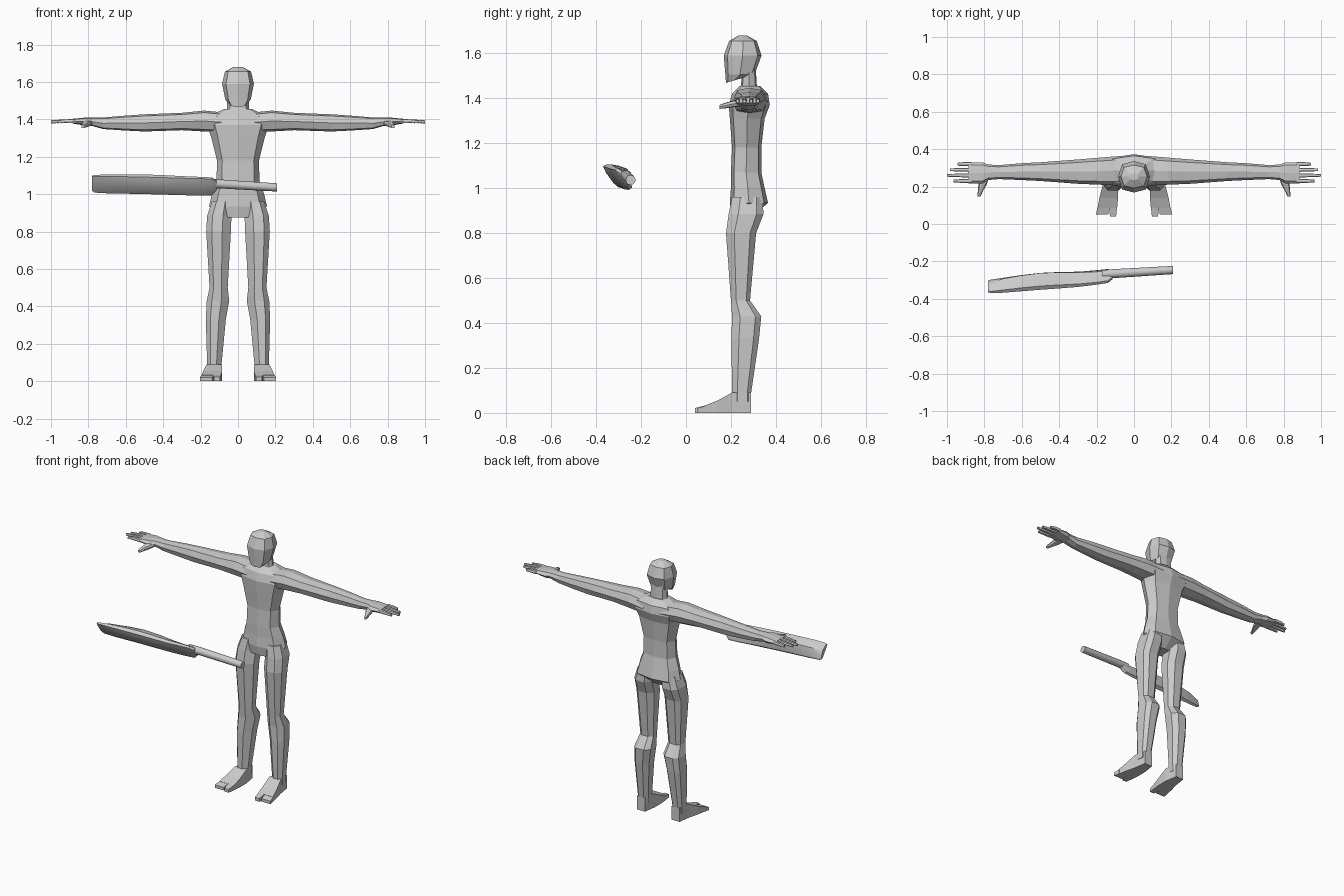
import bpy, bmesh, math
from mathutils import Vector

grey = bpy.data.materials.new("plain grey")
grey.diffuse_color = (0.6, 0.6, 0.6, 1)

OCT = [(0, -1), (.75, -.8), (1, 0), (.75, .8), (0, 1), (-.75, .8), (-1, 0), (-.75, -.8)]
LIMB = [(-.3, -1), (.55, -1), (1, -.45), (.9, .6), (.45, 1), (-.5, 1), (-1, .5), (-1, -.4)]
BOX = [(-1, -1), (1, -1), (1, 1), (-1, 1)]
ROUND = [(math.cos(i * math.pi / 6), math.sin(i * math.pi / 6)) for i in range(12)]


def skin(name, rings, mirror=False, smooth=False):
    """Join rings of points into a closed tube."""
    bm = bmesh.new()
    loops = [[bm.verts.new(p) for p in r] for r in rings]
    n = len(loops[0])
    for a, b in zip(loops, loops[1:]):
        for i in range(n):
            j = (i + 1) % n
            bm.faces.new((a[i], a[j], b[j], b[i]))
    bm.faces.new(loops[0])
    bm.faces.new(loops[-1])
    bmesh.ops.recalc_face_normals(bm, faces=bm.faces[:])
    me = bpy.data.meshes.new(name)
    bm.to_mesh(me)
    bm.free()
    me.materials.append(grey)
    ob = bpy.data.objects.new(name, me)
    bpy.context.collection.objects.link(ob)
    if mirror:
        ob.modifiers.new("mirror", 'MIRROR').use_mirror_merge = False
    if smooth:
        bpy.ops.object.select_all(action='DESELECT')
        ob.select_set(True)
        bpy.context.view_layer.objects.active = ob
        bpy.ops.object.shade_smooth_by_angle(angle=math.radians(35))
    return ob


def loft(name, axis, shape, stations, **kw):
    """Stations are (position, a min, a max, b min, b max) across the axis."""
    rings = []
    for t, a0, a1, b0, b1 in stations:
        ring = []
        for p, q in shape:
            a = (a0 + a1) / 2 + p * (a1 - a0) / 2
            b = (b0 + b1) / 2 + q * (b1 - b0) / 2
            ring.append({'x': (t, a, b), 'y': (a, t, b), 'z': (a, b, t)}[axis])
        rings.append(ring)
    return skin(name, rings, **kw)


def sym(*rows):
    return [(z, -w, w, y0, y1) for z, w, y0, y1 in rows]


# Torso, from crotch to base of neck
loft("torso", 'z', OCT, sym(
    (.875, .075, .205, .30), (.935, .155, .195, .365), (1.0, .14, .20, .35),
    (1.07, .115, .20, .335), (1.18, .112, .205, .335), (1.31, .145, .195, .35),
    (1.37, .165, .19, .373), (1.42, .15, .205, .365), (1.455, .075, .24, .33)))

# Neck and head
loft("neck", 'z', OCT, sym((1.42, .075, .23, .335), (1.46, .058, .245, .315), (1.54, .058, .25, .31)))
head = loft("head", 'z', OCT, sym(
    (1.475, .045, .178, .25), (1.505, .068, .175, .305), (1.59, .085, .168, .336),
    (1.655, .07, .192, .315), (1.68, .025, .235, .27)))
for v in head.data.vertices:          # underside of jaw rises toward the neck
    if v.co.z < 1.48:
        v.co.z += (v.co.y - .2) * .3

# Arms with flat palms
loft("arm", 'x', OCT, [
    (.06, .205, .365, 1.33, 1.435), (.18, .21, .355, 1.335, 1.447), (.30, .215, .345, 1.342, 1.435),
    (.50, .23, .33, 1.335, 1.427), (.60, .235, .325, 1.34, 1.42), (.72, .24, .315, 1.348, 1.41),
    (.78, .235, .318, 1.365, 1.41), (.81, .215, .33, 1.365, 1.41), (.885, .217, .33, 1.378, 1.403)],
    mirror=True)
for name, y, tip in (("index_finger", .23, .965), ("middle_finger", .26, 1.0),
                     ("ring_finger", .29, .985), ("little_finger", .32, .945)):
    loft(name, 'x', OCT, [(.87, y - .011, y + .011, 1.379, 1.402),
                          (.925, y - .01, y + .01, 1.38, 1.4),
                          (tip, y - .007, y + .007, 1.379, 1.395)], mirror=True)
loft("thumb", 'y', OCT, [(.25, .775, .825, 1.365, 1.395), (.21, .788, .832, 1.36, 1.39),
                         (.175, .808, .835, 1.355, 1.38), (.148, .82, .838, 1.353, 1.37)], mirror=True)

# Legs
loft("leg", 'z', LIMB, [
    (.05, .09, .165, .205, .29), (.09, .088, .165, .205, .29), (.33, .065, .172, .202, .325),
    (.43, .047, .167, .205, .335), (.50, .055, .152, .20, .285), (.80, .038, .17, .178, .312),
    (.885, .035, .165, .19, .345), (.96, .03, .14, .205, .34)], mirror=True)

# Feet with split toes
loft("foot", 'y', BOX, [(.29, .098, .155, 0, .09), (.205, .085, .168, 0, .09),
                        (.14, .085, .185, 0, .055), (.085, .09, .195, 0, .033)], mirror=True)
loft("big_toe", 'y', BOX, [(.09, .09, .135, 0, .034), (.04, .096, .128, 0, .022)], mirror=True)
loft("small_toes", 'y', BOX, [(.09, .135, .195, 0, .033), (.05, .138, .204, 0, .02)], mirror=True)

# Bat: flat hitting face, swollen back
across = Vector((0, .58, -.81))
back = Vector((0, .81, .58))
BLADE = [(-1, 0), (-.5, -.12), (.5, -.12), (1, 0), (1, .35), (.55, .7), (0, 1), (-.55, .7), (-1, .35)]
rings = []
for x, y, z, w, th in ((-.78, -.337, 1.055, .048, .026), (-.765, -.338, 1.052, .054, .032),
                       (-.70, -.335, 1.05, .056, .052), (-.60, -.327, 1.048, .056, .064),
                       (-.50, -.319, 1.046, .056, .070), (-.40, -.312, 1.043, .056, .066),
                       (-.30, -.304, 1.040, .056, .055), (-.20, -.292, 1.038, .056, .045),
                       (-.14, -.284, 1.037, .054, .042), (-.115, -.278, 1.042, .030, .036)):
    rings.append([Vector((x, y, z)) + across * (w * p) + back * (th * q) for p, q in BLADE])
skin("bat_blade", rings, smooth=True)

rings = []
for x, r in ((-.17, .022), (-.115, .024), (.19, .022), (.208, .022)):
    t = (x + .12) / .33
    c = Vector((x, -.266 + .02 * t, 1.056 - .02 * t))
    rings.append([c + Vector((0, r * p, r * q)) for p, q in ROUND])
skin("bat_handle", rings, smooth=True)
